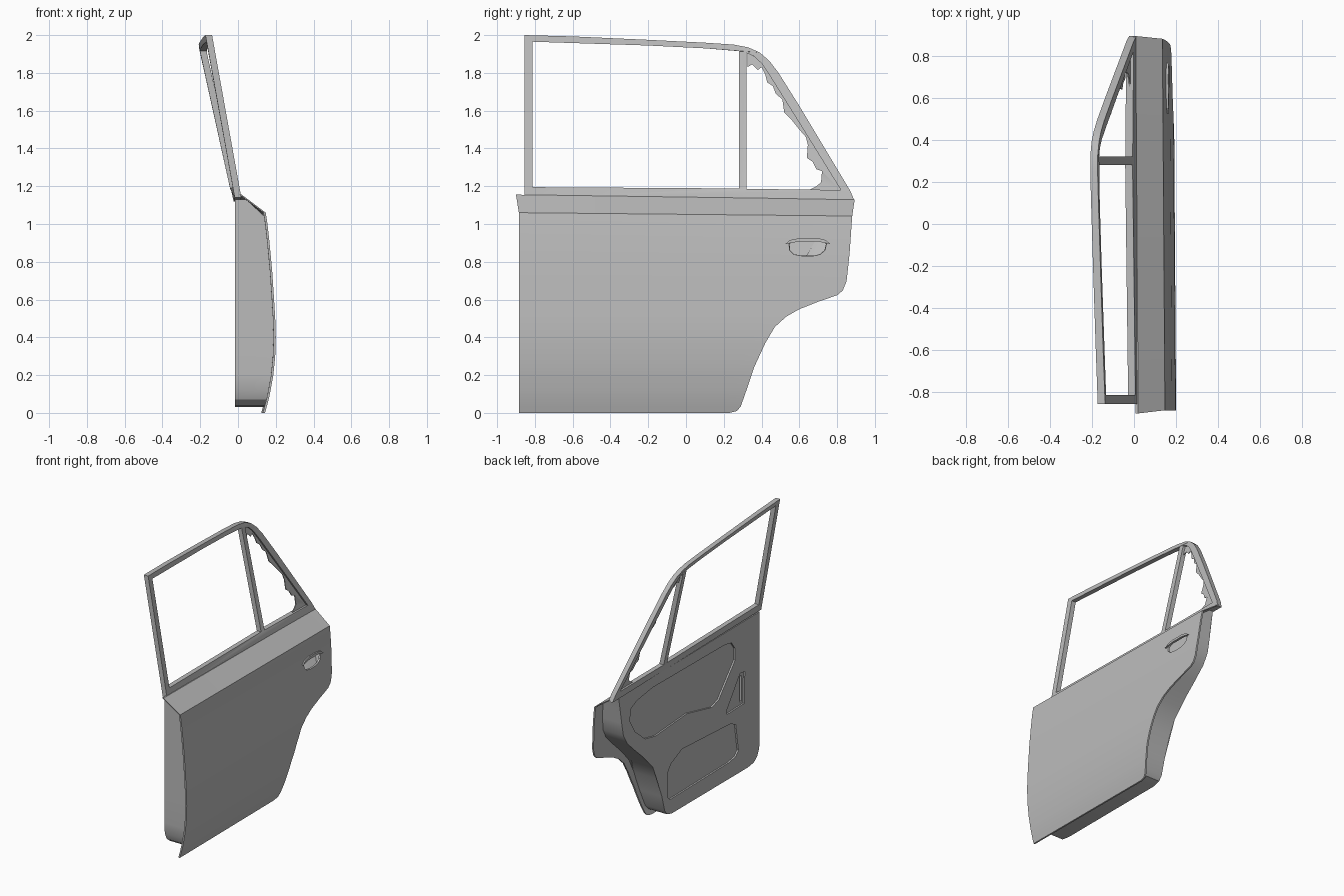
import bpy
import bmesh
from mathutils import Vector

cube = bpy.data.objects.get("Cube")
if cube:
    bpy.data.objects.remove(cube)

grey = bpy.data.materials.new("plain_grey")
grey.use_nodes = True
grey.diffuse_color = (0.5, 0.5, 0.5, 1)
grey.node_tree.nodes["Principled BSDF"].inputs["Base Color"].default_value = (0.5, 0.5, 0.5, 1)

# Door profile: height -> x, and rear and front edges: height -> y
PROFILE = [(0, .143), (.05, .157), (.1, .169), (.2, .187), (.3, .197), (.4, .2), (.5, .197),
           (.6, .191), (.75, .181), (.9, .167), (1, .156), (1.06, .147), (1.155, .02)]
REAR = [(0, .23), (.01, .27), (.035, .29), (.12, .32), (.24, .36), (.37, .42), (.455, .47),
        (.51, .53), (.55, .6), (.59, .7), (.625, .8), (.65, .83), (.7, .85), (.85, .866),
        (1.06, .88), (1.155, .893)]
FRONT = [(0, -.885), (1.06, -.885), (1.155, -.9)]


def lerp(table, v):
    if v <= table[0][0]:
        return table[0][1]
    for (a, p), (b, q) in zip(table, table[1:]):
        if v <= b:
            return p + (q - p) * (v - a) / (b - a)
    return table[-1][1]


def droop(y, z):
    return .025 * (y + .88) / 1.76 * (z / 1.155) ** 4


def taper_x(y):
    return .012 * (y + .88) / 1.76


def skin_x(y, z):
    return lerp(PROFILE, z + droop(y, z)) - taper_x(y)


def lean_x(y, z):
    start = lerp([(-.85, 0), (.3, -.014), (.89, -.01)], y)
    return start - lerp([(-.85, .18), (.35, .222)], y) * (z - 1.14)


def to_object(name, bm):
    bmesh.ops.recalc_face_normals(bm, faces=bm.faces)
    mesh = bpy.data.meshes.new(name)
    bm.to_mesh(mesh)
    bm.free()
    obj = bpy.data.objects.new(name, mesh)
    bpy.context.collection.objects.link(obj)
    return obj


def finish(obj, cutters=()):
    """Cut the recesses, apply the modifiers, then colour and shade."""
    for cutter in cutters:
        cut = obj.modifiers.new("recess", 'BOOLEAN')
        cut.operation = 'DIFFERENCE'
        cut.solver = 'EXACT'
        cut.object = cutter
    graph = bpy.context.evaluated_depsgraph_get()
    mesh = bpy.data.meshes.new_from_object(obj.evaluated_get(graph))
    obj.modifiers.clear()
    obj.data = mesh
    mesh.materials.clear()
    mesh.materials.append(grey)
    bpy.ops.object.select_all(action='DESELECT')
    obj.select_set(True)
    bpy.context.view_layer.objects.active = obj
    bpy.ops.object.shade_smooth_by_angle(angle=.45)


def sheet(name, loops, half, x_of, taper=1):
    """Flat outline with holes, thickened along x and laid on the surface x_of(y, z)."""
    curve = bpy.data.curves.new(name + "_outline", 'CURVE')
    curve.dimensions = '2D'
    curve.fill_mode = 'BOTH'
    curve.extrude = half
    for pts in loops:
        spline = curve.splines.new('POLY')
        spline.points.add(len(pts) - 1)
        spline.use_cyclic_u = True
        for p, (y, z) in zip(spline.points, pts):
            p.co = (y, z, 0, 1)
    temp = bpy.data.objects.new("temp", curve)
    filled = bpy.data.meshes.new_from_object(temp)
    bpy.data.objects.remove(temp)
    mid = sum((Vector(p) for p in loops[0]), Vector((0, 0))) / len(loops[0])
    bm = bmesh.new()
    bm.from_mesh(filled)
    bpy.data.meshes.remove(filled)
    for v in bm.verts:
        y, z, w = v.co
        if w < 0:
            y, z = mid + (Vector((y, z)) - mid) * taper
        v.co = (x_of(y, z) + w, y, z)
    bmesh.ops.remove_doubles(bm, verts=bm.verts, dist=.0005)
    return to_object(name, bm)


# Handle recess in the outside, shallow recesses in the inside trim
cup = [(.53, .9), (.56, .92), (.73, .92), (.76, .9), (.75, .86), (.72, .835), (.68, .826),
       (.61, .826), (.56, .835), (.535, .86)]
handle_cutter = sheet("handle_recess_cutter", [cup], .045, lambda y, z: .172, .8)
trim = {
    "armrest": (.012, [(.667, .985), (.6, 1.02), (.41, 1.047), (-.43, 1.04), (-.51, 1.025),
                       (-.55, .97), (-.55, .88), (-.36, .66), (-.28, .635), (.01, .7), (.38, .675),
                       (.5, .7), (.62, .8), (.68, .9)]),
    "pocket": (.012, [(.24, .34), (.2, .4), (.07, .46), (-.5, .43), (-.56, .4), (-.59, .2),
                      (-.56, .165), (-.48, .15), (.21, .14), (.24, .17)]),
    "latch": (.012, [(-.45, .54), (-.61, .76), (-.665, .755), (-.66, .52), (-.46, .515)]),
    "pull": (.035, [(-.62, .73), (-.645, .73), (-.645, .54), (-.62, .54)]),
}
trim_cutters = [sheet(name + "_recess_cutter", [outline], depth, lambda y, z: -.016)
                for name, (depth, outline) in trim.items()]

# Outer skin, lofted row by row between front and rear edges
bm = bmesh.new()
cols = 14
rows = []
for z in sorted({z for z, _ in PROFILE + REAR}):
    a, b = lerp(FRONT, z), lerp(REAR, z)
    ys = [a + (b - a) * j / cols for j in range(cols + 1)]
    rows.append([bm.verts.new((lerp(PROFILE, z) - taper_x(y), y, z - droop(y, z))) for y in ys])
outside = []
for low, high in zip(rows, rows[1:]):
    for j in range(cols):
        outside.append(bm.faces.new((low[j], low[j + 1], high[j + 1], high[j])))
# Inner sheet and rim close the skin
copy = bmesh.ops.duplicate(bm, geom=outside)
inside = [g for g in copy["geom"] if isinstance(g, bmesh.types.BMFace)]
bmesh.ops.translate(bm, vec=(-.012, 0, 0), verts=list({v for f in inside for v in f.verts}))
bmesh.ops.bridge_loops(bm, edges=[e for e in bm.edges if e.is_boundary])
skin = to_object("outer_skin", bm)
finish(skin, [handle_cutter])

# Inner body: straight walls from the skin to the trim side
body_outline = [(-.838, 1.13), (-.838, 1.04), (-.838, .8), (-.838, .6), (-.838, .4), (-.838, .2),
                (-.833, .12), (-.81, .07), (-.77, .04), (-.7, .03), (.19, .03), (.245, .045),
                (.272, .08), (.305, .2), (.355, .35), (.41, .455), (.47, .52), (.53, .58),
                (.62, .66), (.71, .745), (.755, .82), (.775, .92), (.79, 1.03), (.81, 1.12)]
bm = bmesh.new()
outer = [bm.verts.new((skin_x(y, z) - .009, y, z)) for y, z in body_outline]
inner = [bm.verts.new((-.016, y, z)) for y, z in body_outline]
for i in range(len(outer)):
    bm.faces.new((outer[i - 1], outer[i], inner[i], inner[i - 1]))
bm.faces.new(outer)
bm.faces.new(inner)
bmesh.ops.triangulate(bm, faces=[f for f in bm.faces if len(f.verts) > 4])
body = to_object("inner_body", bm)
finish(body, [handle_cutter] + trim_cutters)

for cutter in [handle_cutter] + trim_cutters:
    bpy.data.objects.remove(cutter)

# Grip bar over the handle recess
grip = [(.525, .893), (.55, .915), (.6, .925), (.7, .925), (.74, .915), (.765, .893),
        (.735, .9), (.7, .907), (.6, .907), (.555, .9)]
finish(sheet("door_handle_grip", [grip], .008, lambda y, z: skin_x(y, z) + .002))

# Leaning window frame with main and quarter openings
frame = [(-.855, 1.14), (-.855, 2), (-.6, 1.993), (-.2, 1.975), (.1, 1.96), (.25, 1.95), (.33, 1.935),
         (.39, 1.908), (.44, 1.865), (.49, 1.8), (.6, 1.625), (.75, 1.375), (.87, 1.175), (.893, 1.12)]
main_gap = [(-.812, 1.195), (-.812, 1.965), (-.2, 1.945), (.1, 1.93), (.28, 1.915), (.28, 1.188)]
quarter_gap = [(.32, 1.186), (.32, 1.905), (.36, 1.888), (.4, 1.85), (.45, 1.775), (.6, 1.535),
               (.82, 1.18)]
finish(sheet("window_frame", [frame, main_gap, quarter_gap], .0175, lean_x))

# Ragged glass left along the sloping edge of the quarter opening
ragged = [(.325, 1.83), (.35, 1.845), (.38, 1.815), (.4, 1.83), (.42, 1.79), (.43, 1.75), (.46, 1.73),
          (.475, 1.69), (.51, 1.66), (.52, 1.59), (.56, 1.55), (.6, 1.5), (.635, 1.46), (.645, 1.42),
          (.64, 1.35), (.67, 1.33), (.69, 1.29), (.72, 1.28), (.715, 1.22), (.69, 1.2), (.65, 1.18)]
frame_side = [(.825, 1.175), (.605, 1.54), (.455, 1.78), (.4, 1.86), (.325, 1.91)]
finish(sheet("broken_glass", [ragged + frame_side], .003, lean_x))
